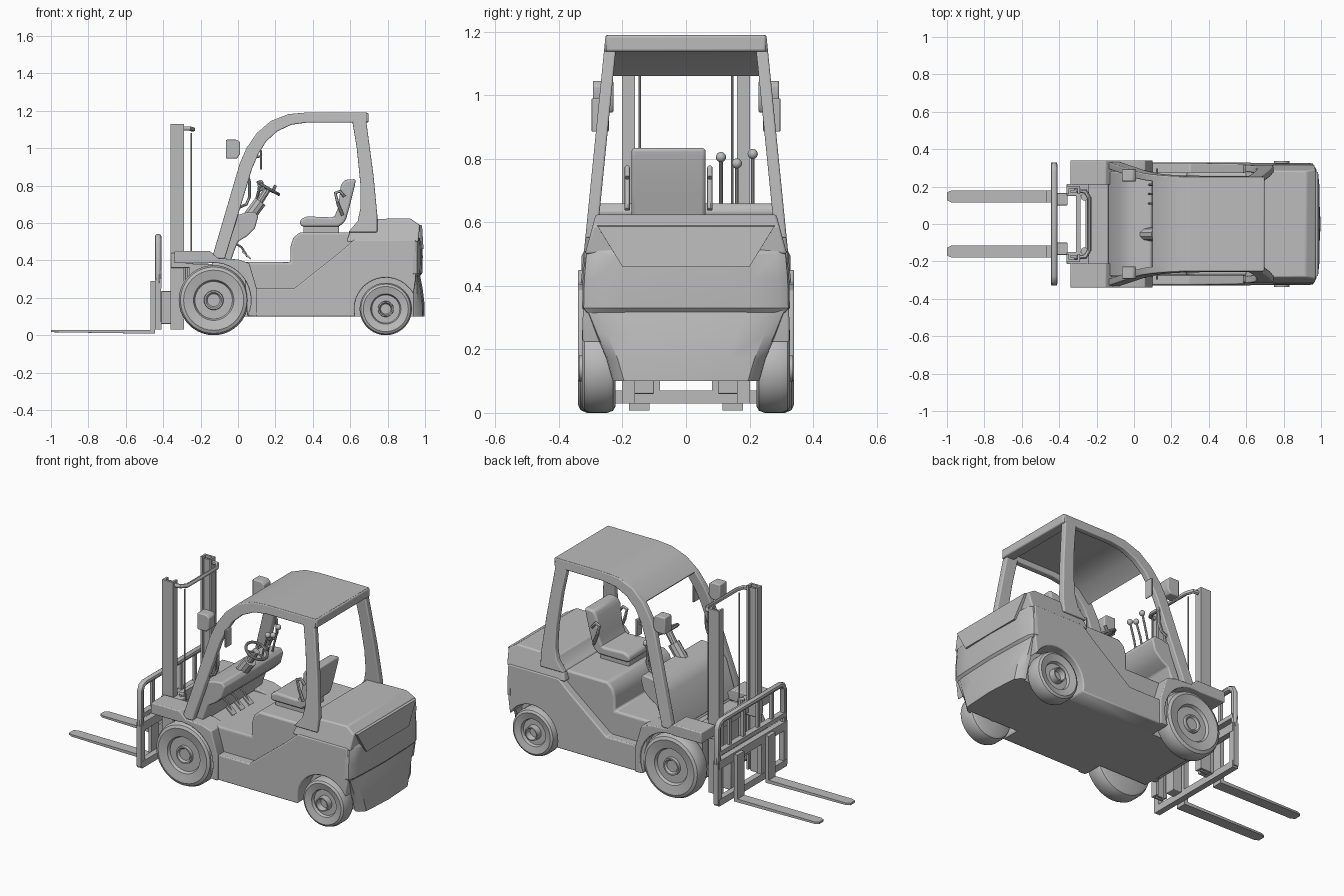
import bpy, bmesh
from math import cos, sin, radians, pi
from mathutils import Vector

if "Cube" in bpy.data.objects:
    bpy.data.objects.remove(bpy.data.objects["Cube"])

grey = bpy.data.materials.new("plain grey")
grey.use_nodes = True
grey.diffuse_color = (0.5, 0.5, 0.5, 1)
grey.node_tree.nodes["Principled BSDF"].inputs["Base Color"].default_value = (0.5, 0.5, 0.5, 1)


def finish(obj, bevel=0.0, smooth=True):
    obj.data.materials.append(grey)
    bpy.ops.object.select_all(action='DESELECT')
    obj.select_set(True)
    bpy.context.view_layer.objects.active = obj
    if smooth:
        bpy.ops.object.shade_smooth_by_angle(angle=radians(35))
    if bevel:
        mod = obj.modifiers.new("soft edges", 'BEVEL')
        mod.width, mod.segments, mod.limit_method = bevel, 3, 'ANGLE'
        mod.angle_limit = radians(35)
    return obj


def mesh_object(name, bm, bevel=0.0):
    bmesh.ops.recalc_face_normals(bm, faces=bm.faces)
    mesh = bpy.data.meshes.new(name)
    bm.to_mesh(mesh)
    bm.free()
    obj = bpy.data.objects.new(name, mesh)
    bpy.context.collection.objects.link(obj)
    return finish(obj, bevel)


def loft(name, rings, bevel=0.0):
    """Skin equal-sized closed rings and cap both ends."""
    bm = bmesh.new()
    loops = [[bm.verts.new(p) for p in ring] for ring in rings]
    for a, b in zip(loops, loops[1:]):
        for i in range(len(a)):
            j = (i + 1) % len(a)
            bm.faces.new((a[i], a[j], b[j], b[i]))
    bm.faces.new(loops[0])
    bm.faces.new(loops[-1])
    return mesh_object(name, bm, bevel)


def prism(name, profile, y0, y1, bevel=0.0, lean=0.0, base=0.0):
    """Extrude a side profile across y; lean narrows it above the base height."""
    def at(y):
        sign = 1 if y > 0 else -1
        return [(x, y - sign * lean * (z - base), z) for x, z in profile]
    return loft(name, [at(y0), at(y1)], bevel)


def box(name, x, y, z, bevel=0.0):
    return prism(name, [(x[0], z[0]), (x[1], z[0]), (x[1], z[1]), (x[0], z[1])], y[0], y[1], bevel)


def tube(name, points, radius, cyclic=False, bezier=False):
    curve = bpy.data.curves.new(name, 'CURVE')
    curve.dimensions = '3D'
    curve.bevel_depth, curve.bevel_resolution, curve.use_fill_caps = radius, 3, True
    spline = curve.splines.new('BEZIER' if bezier else 'POLY')
    pts = spline.bezier_points if bezier else spline.points
    pts.add(len(points) - 1)
    for p, co in zip(pts, points):
        if bezier:
            p.co = co
            p.handle_left_type = p.handle_right_type = 'AUTO'
        else:
            p.co = (*co, 1)
    spline.use_cyclic_u = cyclic
    obj = bpy.data.objects.new(name, curve)
    bpy.context.collection.objects.link(obj)
    bpy.ops.object.select_all(action='DESELECT')
    obj.select_set(True)
    bpy.context.view_layer.objects.active = obj
    bpy.ops.object.convert(target='MESH')
    return finish(bpy.context.object)


def arc(cx, cz, r, start, end, n=14):
    angles = [radians(start + (end - start) * i / n) for i in range(n + 1)]
    return [(cx + r * cos(a), cz + r * sin(a)) for a in angles]


def wheel(name, x, y, r, width, rim, hub, hub_out, side, n=40):
    w = width
    section = [(hub, -.5 * w), (hub, hub_out * w), (hub * 1.2, hub_out * w), (hub * 1.25, .75 * w),
               (rim, .75 * w), (rim * 1.08, .9 * w), (r * .86, w), (r * .95, .93 * w), (r, .75 * w),
               (r, .25 * w), (r * .95, .07 * w), (r * .86, 0), (hub, 0)]
    section = [(hub * .8, .8 * w)] + section[1:]
    rings = [[(x + q * cos(2 * pi * i / n), side * (y + d), r + q * sin(2 * pi * i / n))
              for i in range(n)] for q, d in section]
    return loft(name, rings)


# Chassis, floor and seat pedestal
box("chassis", (-.26, .96), (-.215, .215), (.1, .38))
prism("floor_and_pedestal", [(-.14, .2), (.6, .2), (.75, .35), (.75, .55), (.33, .55), (.295, .52),
      (.28, .47), (.28, .39), (-.14, .39)], -.275, .275, .012)

# Side skirt with step, diagonal edge and rear wheel arch
skirt = [(.05, .1), (.62, .1)] + arc(.79, .14, .168, 193, 28) + [
    (.95, .3), (.95, .51), (.62, .51), (.54, .44), (.3, .25), (.09, .25), (.05, .385), (.03, .385)]
for side in (-1, 1):
    prism("side_skirt", skirt, side * .2, side * .325, .008, .02, .3)

# Counterweight with rounded stern
def stern(z, half, rear):
    right = [(.935, half), (.957, half - .005), (rear - .012, half - .035), (rear - .006, half - .12)]
    return [(x, -y, z) for x, y in right] + [(rear, 0, z)] + [(x, y, z) for x, y in reversed(right)]

loft("counterweight_lower", [stern(.1, .23, .998), stern(.17, .25, .997), stern(.25, .285, .987), stern(.325, .315, .972)])
loft("counterweight_upper", [stern(.315, .315, .972), stern(.33, .327, .985), stern(.42, .325, .988), stern(.5, .318, .985), stern(.52, .305, .97)])

# Engine hood and its sloping rear flap
prism("engine_hood", [(.58, .5), (.6, .555), (.63, .575), (.66, .62), (.92, .625), (.972, .59), (.965, .5)],
      -.318, .318, .008, .27, .5)
loft("hood_flap", [[(.97, -.28, .59), (.97, .28, .59), (.97, .2, .46), (.97, -.2, .46)],
                   [(.984, -.278, .587), (.984, .278, .587), (.992, .2, .46), (.992, -.2, .46)]])

# Front fenders
fender = [(-.34, .385), (-.34, .45), (-.15, .45), (-.11, .412), (.0, .405), (.06, .385), (.1, .25), (.1, .1)]
for side in (-1, 1):
    prism("front_fender", fender + arc(-.13, .187, .2, -25, 100), side * .21, side * .34, .005)

# Wheels
for side in (-1, 1):
    wheel("front_wheel", -.13, .23, .187, .11, .1, .042, .9, side)
    wheel("rear_wheel", .79, .222, .14, .105, .075, .034, 1.1, side)
for x, z, half in ((-.13, .187, .26), (.79, .14, .25)):
    tube("axle", [(x, -half, z), (x, half, z)], .04)

# Overhead guard
outer = [(-.14, .41), (.01, .92), (.045, 1.0), (.1, 1.08), (.175, 1.145), (.27, 1.182), (.36, 1.19), (.69, 1.19)]
inner = [(.69, 1.137), (.37, 1.137), (.285, 1.125), (.21, 1.09), (.15, 1.035), (.11, .97), (.075, .89), (-.07, .41)]
post = [(.61, 1.15), (.635, 1.0), (.655, .8), (.655, .68), (.64, .61), (.59, .55), (.745, .55), (.745, .64), (.725, .85), (.685, 1.15)]
for side in (-1, 1):
    prism("guard_side_frame", outer + inner, side * .275, side * .312, .006, .1, .6)
    prism("guard_rear_post", post, side * .275, side * .312, .006, .1, .6)
    # Grab handle, work light and mirror
    tube("grab_handle", [(.0, side * .28, .68), (.045, side * .28, .7), (.062, side * .28, .74),
                         (.062, side * .275, .82), (.05, side * .27, .86), (.02, side * .27, .87)], .008)
    prism("work_light", [(-.065, .945), (-.065, 1.045), (-.005, 1.045), (.012, 1.03), (.012, .97), (-.005, .945)],
          side * .228, side * .293, .006)
    box("mirror", (.118, .128), (side * .243, side * .297), (.885, .99), .004)
    tube("mirror_arm", [(.06, side * .268, .95), (.12, side * .268, .955)], .006)
roof = outer[3:] + [(.69, 1.165), (.36, 1.165), (.275, 1.157), (.19, 1.122), (.12, 1.06)]
prism("roof_sheet", roof, -.25, .25)
box("roof_rear_beam", (.635, .698), (-.252, .252), (1.137, 1.189), .008)

# Dashboard cowl
prism("dashboard_cowl", [(-.14, .39), (-.075, .59), (-.03, .635), (.04, .655), (.09, .66), (.108, .635), (.09, .57),
      (.05, .53), (.0, .5), (-.02, .45), (-.04, .39)], -.28, .28, .008)

# Steering column, wheel and pedals
mid = -.055
tube("steering_column", [(.05, mid, .62), (.12, mid, .715)], .035)
tube("steering_shaft", [(.1, mid, .69), (.16, mid, .785)], .02)
tilt = radians(30)
rim = [Vector((.162 + .064 * cos(a) * cos(tilt), mid + .064 * sin(a), .785 - .064 * cos(a) * sin(tilt)))
       for a in [2 * pi * i / 28 for i in range(28)]]
tube("steering_wheel", rim, .008, True)
for i in (0, 9, 19):
    tube("steering_spoke", [(.158, mid, .778), rim[i]], .006)
tube("steering_knob", [rim[5], rim[5] + Vector((.015, 0, .03))], .009)
for y in (-.13, -.05, .03):
    tube("pedal_arm", [(-.03, y, .5), (.02, y, .47), (.05, y, .42)], .006)
    prism("pedal", [(.02, .445), (.065, .405), (.071, .411), (.026, .451)], y - .02, y + .02)

# Control levers
for y, top in ((.11, .805), (.16, .785), (.21, .815)):
    tube("control_lever", [(.08, y, .65), (.09, y, .7), (.12, y, top)], .006)
    bm = bmesh.new()
    bmesh.ops.create_uvsphere(bm, u_segments=16, v_segments=10, radius=.016)
    bmesh.ops.translate(bm, verts=bm.verts, vec=(.12, y, top))
    mesh_object("lever_knob", bm)

# Seat
box("seat_base", (.35, .54), (-.15, .04), (.545, .585), .005)
prism("seat_cushion", [(.33, .59), (.335, .62), (.37, .635), (.5, .63), (.56, .65), (.575, .61), (.54, .58), (.35, .58)], -.172, .062, .012)
prism("seat_back", [(.5, .6), (.535, .68), (.55, .8), (.57, .83), (.63, .835), (.625, .8), (.6, .7), (.575, .61)], -.172, .062, .012)
for y in (-.185, .075):
    tube("seat_armrest", [(.56, y, .64), (.535, y, .7), (.52, y, .76), (.545, y, .77), (.57, y, .74)], .009)

# Mast uprights: outer channel with an inner rail
for side in (-1, 1):
    box("mast_web", (-.36, -.29), (side * .19, side * .202), (.03, 1.13))
    for x in (-.36, -.302):
        box("mast_flange", (x, x + .012), (side * .16, side * .202), (.03, 1.13))
    box("inner_rail", (-.343, -.307), (side * .168, side * .18), (.03, 1.12))
    tube("lift_rod", [(-.25, side * .145, .4), (-.25, side * .145, 1.08)], .004)
    tube("lift_cylinder", [(-.265, side * .145, .1), (-.265, side * .145, .45)], .02)
    box("mast_bracket", (-.36, -.24), (side * .15, side * .215), (.36, .44), .005)
for z in (.13, .38):
    box("mast_crossbar", (-.31, -.285), (-.2, .2), (z, z + .06))
tube("mast_top_loop", [(-.32, -.18, 1.105), (-.26, -.175, 1.105), (-.24, -.14, 1.1), (-.24, .14, 1.1),
                       (-.26, .175, 1.105), (-.32, .18, 1.105)], .012)

# Carriage and load backrest
for z0, z1, half in ((.03, .07, .32), (.25, .3, .32), (.33, .355, .32)):
    box("carriage_bar", (-.445, -.41), (-half, half), (z0, z1))
for y in (-.31, -.1, .1, .31):
    box("carriage_upright", (-.443, -.412), (y - .018, y + .018), (.04, .3))
tube("backrest_frame", [(-.427, -.312, .28), (-.427, -.312, .49), (-.427, -.3, .515), (-.427, -.275, .525),
                        (-.427, .275, .525), (-.427, .3, .515), (-.427, .312, .49), (-.427, .312, .28)], .018)
for y in (-.2, -.07, .07, .2):
    box("backrest_bar", (-.435, -.418), (y - .01, y + .01), (.34, .525))
for side in (-1, 1):
    box("carriage_roller_block", (-.412, -.355), (side * .1, side * .165), (.06, .235), .004)

# Forks
for side in (-1, 1):
    prism("fork_shank", [(-.467, .008), (-.467, .29), (-.445, .29), (-.445, .008)], side * .115, side * .18)
    plan = [(-.45, .115), (-.45, .18), (-.975, .18), (-1, .168), (-1, .127), (-.975, .115)]
    loft("fork_blade", [[(x, side * y, .008 + (.008 if x < -.9 else 0)) for x, y in plan],
                        [(x, side * y, .028) for x, y in plan]])
